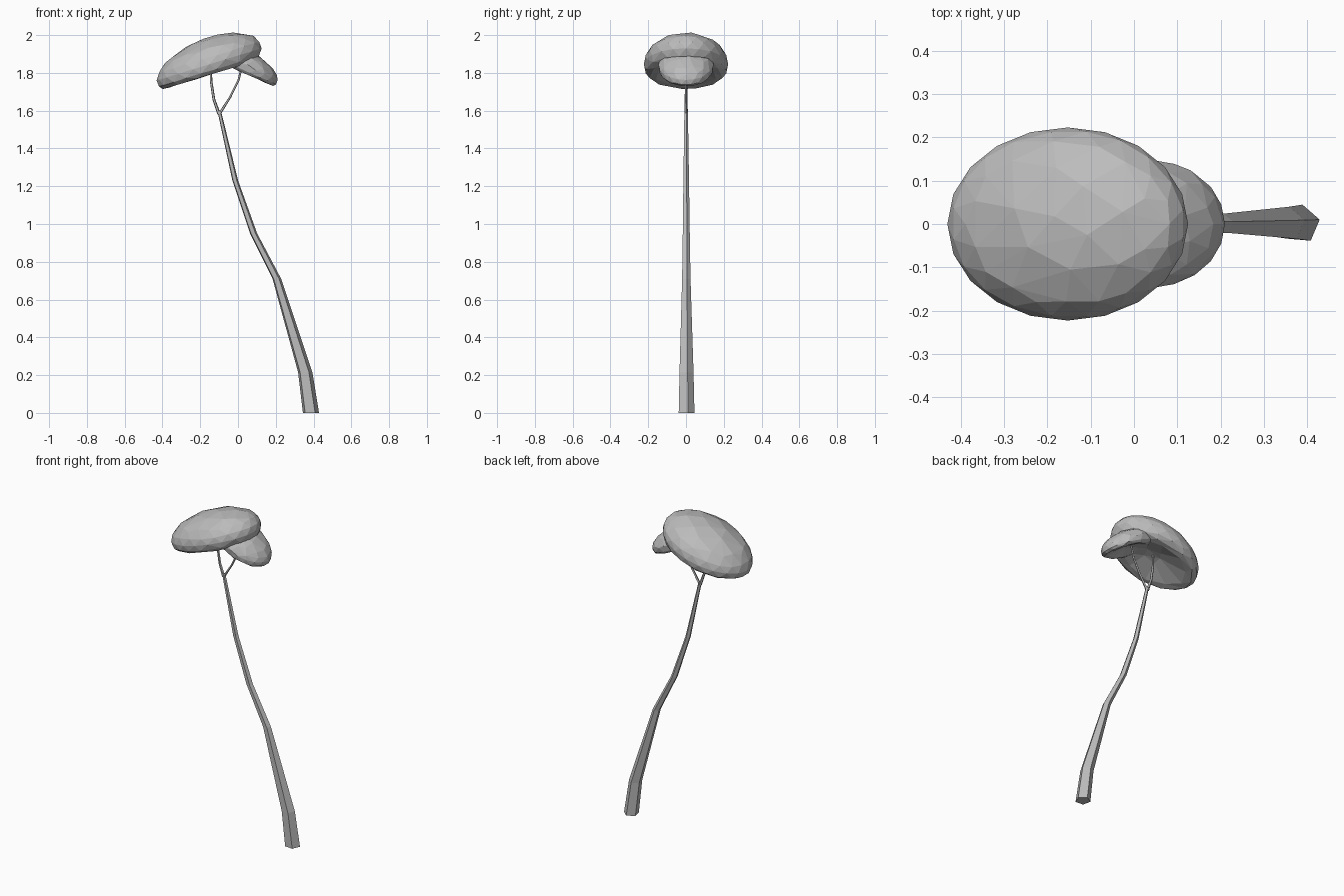
import bpy, bmesh, math
from mathutils import Vector

cube = bpy.data.objects.get("Cube")
if cube:
    bpy.data.objects.remove(cube, do_unlink=True)

# One plain grey for the whole tree
grey = bpy.data.materials.new("plain_grey")
grey.use_nodes = True
COLOUR = (0.5, 0.5, 0.5, 1)
grey.diffuse_color = COLOUR
grey.node_tree.nodes["Principled BSDF"].inputs["Base Color"].default_value = COLOUR


def add_object(name, bm):
    bmesh.ops.recalc_face_normals(bm, faces=bm.faces)
    mesh = bpy.data.meshes.new(name)
    bm.to_mesh(mesh)
    bm.free()
    mesh.materials.append(grey)
    obj = bpy.data.objects.new(name, mesh)
    bpy.context.collection.objects.link(obj)
    return obj


def stem(name, path, sides=5, turn=13):
    """Tapered tube with level rings; path holds (x, z, radius)."""
    bm = bmesh.new()
    rings = []
    for x, z, r in path:
        angles = [math.radians(turn) + math.tau * i / sides for i in range(sides)]
        rings.append([bm.verts.new((x + r * math.cos(a), r * math.sin(a), z)) for a in angles])
    for low, high in zip(rings, rings[1:]):
        for i in range(sides):
            j = (i + 1) % sides
            bm.faces.new((low[i], low[j], high[j], high[i]))
    bm.faces.new(rings[0])
    bm.faces.new(rings[-1])
    return add_object(name, bm)


def canopy(name, centre, half_x, half_y, dome, lip, tilt, keep):
    """Tilted dome with a rounded rim and a hollow underside."""
    bm = bmesh.new()
    bmesh.ops.create_icosphere(bm, subdivisions=3, radius=1)
    for v in bm.verts:
        u, s, w = v.co
        height = dome * w if w > 0 else lip * w * (1 - 0.9 * w * w)
        v.co = Vector(centre) + Vector((half_x * u, half_y * s, tilt * u + height))
    obj = add_object(name, bm)
    # Coarsen to uneven facets
    mod = obj.modifiers.new("facets", "DECIMATE")
    mod.ratio = keep
    return obj


# Leaning trunk and its fork
stem("trunk", [(0.385, 0, 0.045), (0.355, 0.215, 0.040), (0.205, 0.71, 0.024),
               (0.082, 0.95, 0.020), (-0.015, 1.23, 0.016), (-0.1, 1.60, 0.010)])
stem("right_branch", [(-0.1, 1.58, 0.010), (-0.128, 1.66, 0.008),
                      (-0.143, 1.76, 0.007), (-0.143, 1.86, 0.006)])
stem("left_branch", [(-0.1, 1.58, 0.009), (-0.043, 1.67, 0.007),
                     (0.002, 1.76, 0.006), (0.025, 1.85, 0.005)])

# Foliage: a large cap and a smaller one leaning the other way
canopy("large_canopy", (-0.153, 0, 1.845), 0.278, 0.223, 0.145, 0.145, 0.085, 0.7)
canopy("small_canopy", (0.04, 0, 1.838), 0.17, 0.146, 0.09, 0.11, -0.075, 0.6)
